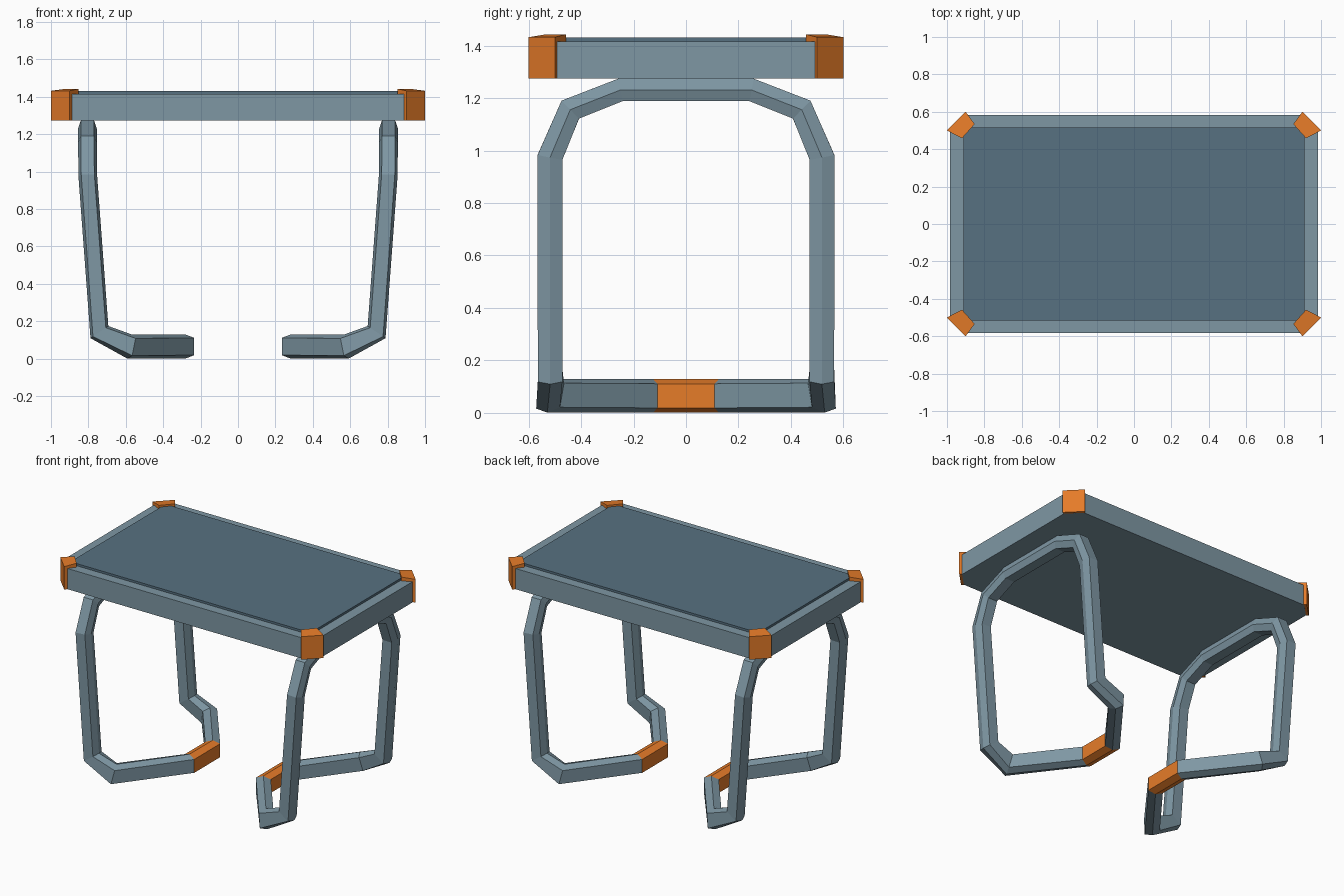
import bpy, bmesh
from mathutils import Vector

if "Cube" in bpy.data.objects:
    bpy.data.objects.remove(bpy.data.objects["Cube"])


def material(name, rgb):
    m = bpy.data.materials.new(name)
    m.diffuse_color = (*rgb, 1)
    m.use_nodes = True
    m.node_tree.nodes["Principled BSDF"].inputs["Base Color"].default_value = m.diffuse_color
    return m


BODY = material("blue grey", (0.21, 0.31, 0.37))
PANEL = material("dark blue grey", (0.095, 0.165, 0.22))
ORANGE = material("orange", (0.79, 0.2, 0.022))


def finish(name, bm, *mats):
    bmesh.ops.recalc_face_normals(bm, faces=bm.faces)
    me = bpy.data.meshes.new(name)
    bm.to_mesh(me)
    bm.free()
    for m in mats:
        me.materials.append(m)
    ob = bpy.data.objects.new(name, me)
    bpy.context.collection.objects.link(ob)
    return ob


def prism(name, outline, z0, tops, mat):
    """Extruded outline; tops holds one top height per corner."""
    bm = bmesh.new()
    lo = [bm.verts.new((x, y, z0)) for x, y in outline]
    hi = [bm.verts.new((x, y, z)) for (x, y), z in zip(outline, tops)]
    n = len(lo)
    bm.faces.new(lo)
    bm.faces.new(hi)
    for i in range(n):
        j = (i + 1) % n
        bm.faces.new((lo[i], lo[j], hi[j], hi[i]))
    return finish(name, bm, mat)


# Table slab with cut corners, and the raised panel on top
X, Y, C = 0.983, 0.583, 0.09
slab = [(X, Y - C), (X - C, Y), (C - X, Y), (-X, Y - C),
        (-X, C - Y), (C - X, -Y), (X - C, -Y), (X, C - Y)]
prism("table_slab", slab, 1.274, [1.416] * 8, BODY)
px, py = 0.912, 0.517
prism("top_panel", [(px, py), (-px, py), (-px, -py), (px, -py)],
      1.40, [1.431] * 4, PANEL)

# Orange corner guards, sloping outwards
guard = [(1.0, 0.5), (0.9, 0.6), (0.852, 0.534), (0.92, 0.458)]
for sx, fx in ((1, "right"), (-1, "left")):
    for sy, fy in ((1, "back"), (-1, "front")):
        prism(f"corner_guard_{fy}_{fx}", [(sx * x, sy * y) for x, y in guard],
              1.2745, [1.432, 1.432, 1.443, 1.443], ORANGE)

# Leg loop: centre point, ridge direction, ridge / shoulder / flat half sizes
HALF = [
    ((0.805, 0.25, 1.231), (1, 0, 0), 0.050, 0.035, 0.043),
    ((0.805, 0.441, 1.156), (1, 0, 0), 0.050, 0.035, 0.044),
    ((0.803, 0.518, 0.975), (1, 0, 0), 0.050, 0.035, 0.047),
    ((0.741, 0.518, 0.142), (1, 0, -1), 0.050, 0.036, 0.047),
    ((0.58, 0.518, 0.065), (0, 0, -1), 0.064, 0.046, 0.046),
    ((0.28, 0.125, 0.065), (0, 0, -1), 0.064, 0.046, 0.046),
]


def leg_loop(name, side):
    path = [(Vector(p), Vector(r), *s) for p, r, *s in HALF]
    path += [(Vector((p.x, -p.y, p.z)), r, a, b, c)
             for p, r, a, b, c in reversed(path)]
    n = len(path)
    bm = bmesh.new()
    rings = []
    for i, (p, r, ridge, shoulder, flat) in enumerate(path):
        t0 = (p - path[i - 1][0]).normalized()
        t1 = (path[(i + 1) % n][0] - p).normalized()
        b = (t0 + t1).normalized()
        turn = (t1 - t0).normalized()
        stretch = 1 / b.dot(t1) - 1
        r = (r - b * r.dot(b)).normalized()
        s = b.cross(r)
        ring = []
        for u, v in ((ridge, 0), (shoulder, flat), (-shoulder, flat),
                     (-ridge, 0), (-shoulder, -flat), (shoulder, -flat)):
            o = r * u + s * v
            q = p + o + turn * (o.dot(turn) * stretch)
            ring.append(bm.verts.new((side * q.x, q.y, q.z)))
        rings.append(ring)
    for i in range(n):
        a, b = rings[i], rings[(i + 1) % n]
        for k in range(6):
            m = (k + 1) % 6
            f = bm.faces.new((a[k], a[m], b[m], b[k]))
            f.material_index = 1 if i == len(HALF) - 1 else 0  # orange foot bar
    finish(name, bm, BODY, ORANGE)


leg_loop("right_leg_loop", 1)
leg_loop("left_leg_loop", -1)
